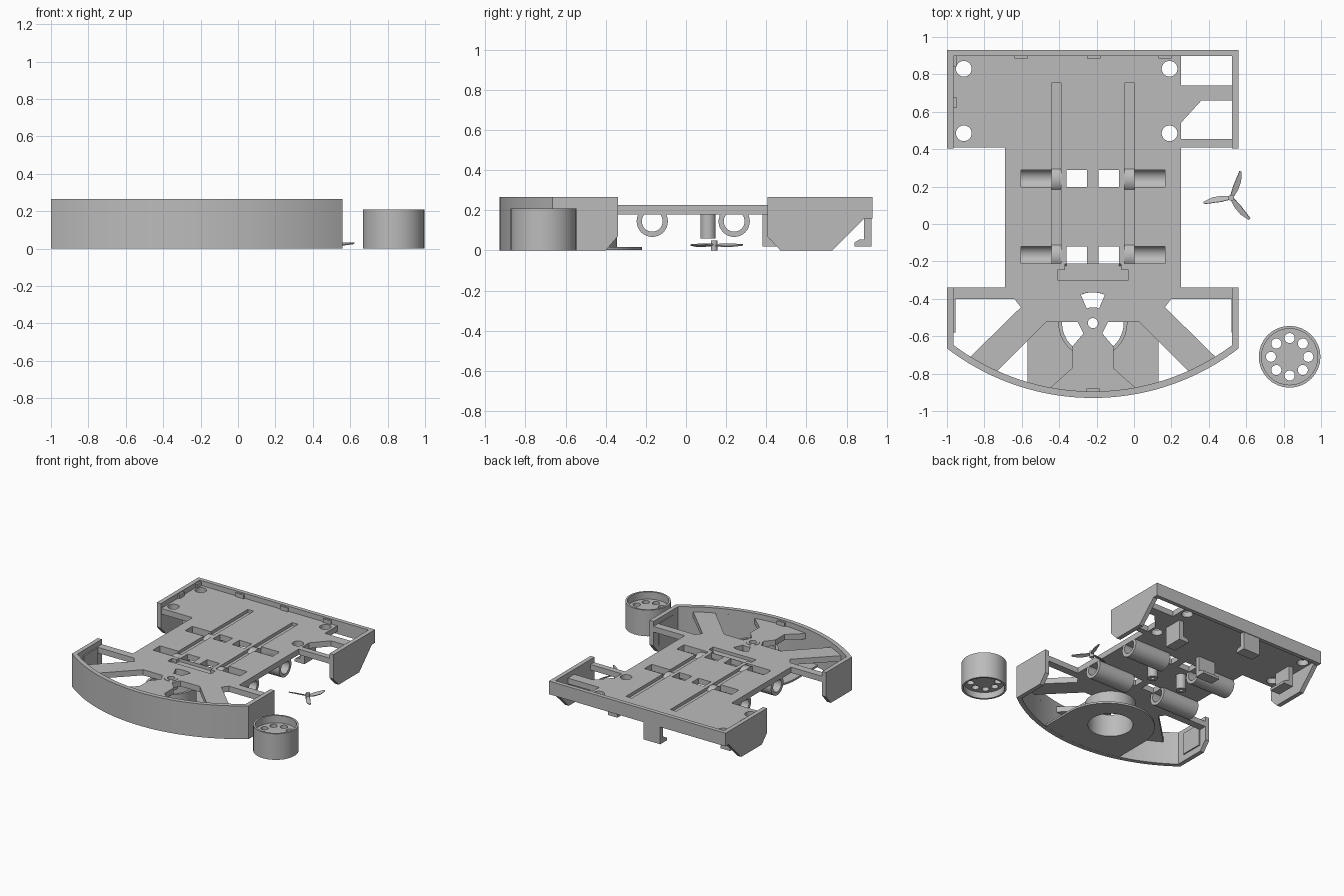
import bpy, bmesh, math
from mathutils import Matrix, Vector

if "Cube" in bpy.data.objects:
    bpy.data.objects.remove(bpy.data.objects["Cube"])

CX = -0.22                      # chassis centre line
grey = bpy.data.materials.new("plain grey")
grey.diffuse_color = (0.5, 0.5, 0.5, 1)
grey.use_nodes = True
grey.node_tree.nodes["Principled BSDF"].inputs["Base Color"].default_value = grey.diffuse_color


def prism(name, pts, a, b, axis='z'):
    """Extrude a 2D outline from a to b along an axis."""
    place = {'z': lambda p, h: (p[0], p[1], h),
             'x': lambda p, h: (h, p[0], p[1]),
             'y': lambda p, h: (p[0], h, p[1])}[axis]
    bm = bmesh.new()
    lo = [bm.verts.new(place(p, a)) for p in pts]
    hi = [bm.verts.new(place(p, b)) for p in pts]
    bm.faces.new(lo)
    bm.faces.new(hi)
    for i in range(len(pts)):
        j = (i + 1) % len(pts)
        bm.faces.new((lo[i], lo[j], hi[j], hi[i]))
    bmesh.ops.recalc_face_normals(bm, faces=bm.faces)
    me = bpy.data.meshes.new(name)
    bm.to_mesh(me)
    bm.free()
    ob = bpy.data.objects.new(name, me)
    bpy.context.collection.objects.link(ob)
    me.materials.append(grey)
    return ob


def box(name, x0, x1, y0, y1, z0, z1):
    return prism(name, [(x0, y0), (x1, y0), (x1, y1), (x0, y1)], z0, z1)


def circle(cx, cy, r, n=32, a0=0, a1=360):
    full = a1 - a0 == 360
    k = n if full else n - 1
    return [(cx + r * math.cos(math.radians(a0 + (a1 - a0) * i / k)),
             cy + r * math.sin(math.radians(a0 + (a1 - a0) * i / k))) for i in range(n)]


def combine(ob, others, op='DIFFERENCE'):
    for c in others:
        m = ob.modifiers.new("cut", 'BOOLEAN')
        m.operation, m.object, m.solver = op, c, 'EXACT'
        bpy.context.view_layer.objects.active = ob
        bpy.ops.object.modifier_apply(modifier=m.name)
        bpy.data.objects.remove(c)
    return ob


def smooth(ob):
    bpy.ops.object.select_all(action='DESELECT')
    ob.select_set(True)
    bpy.context.view_layer.objects.active = ob
    bpy.ops.object.shade_smooth_by_angle(angle=math.radians(30))
    return ob


def tube(name, c, r, hole, a, b, axis='z'):
    ob = prism(name, circle(*c, r), a, b, axis)
    return combine(ob, [prism("bore", circle(*c, hole), a - .1, b + .1, axis)])


def mx(pts):
    return [(2 * CX - x, y) for x, y in pts]


def bow(x, r):
    return (x, 0.35 - math.sqrt(r * r - (x - CX) ** 2))


def bow_line(x0, x1, r, n=24):
    return [bow(x0 + (x1 - x0) * i / (n - 1), r) for i in range(n)]


R, RI = 1.28, 1.245             # outer and inner bumper radii

# Main plate
half = [(0.55, 0.92), (0.55, 0.41), (0.25, 0.41), (0.25, -0.34), (0.55, -0.34)]
outline = half + bow_line(0.55, -0.99, 1.265) + mx(half)[::-1]
plate = prism("main_plate", outline, 0.18, 0.225)
cuts = []
# Front openings around the diagonal spokes and the fan
side_gap = [(-0.965, -0.40), (-0.64, -0.40), (-0.605, -0.445), (-0.88, -0.715)] + \
    bow_line(-0.88, -0.965, RI, 6)[1:]
fan_gap = [(-0.47, -0.525), (-0.30, -0.525), (-0.27, -0.585), (-0.33, -0.655),
           (-0.33, -0.77), (-0.44, -0.868)] + bow_line(-0.445, -0.73, RI, 10)
for g in (side_gap, fan_gap):
    cuts += [prism("cut", g, 0.1, 0.3), prism("cut", mx(g), 0.1, 0.3)]
cuts.append(prism("cut", circle(CX, -0.53, 0.165, 10, 67, 113) +
                  circle(CX, -0.53, 0.085, 6, 113, 67), 0.1, 0.3))
cuts.append(prism("cut", circle(CX, -0.53, 0.027), 0.1, 0.3))
# Rear corner openings and screw holes
cuts.append(box("cut", 0.25, 0.53, 0.74, 0.90, 0.1, 0.3))
cuts.append(prism("cut", [(0.25, 0.455), (0.53, 0.455), (0.53, 0.66), (0.36, 0.66), (0.25, 0.54)], 0.1, 0.3))
for x in (-0.91, 0.19):
    for y in (0.485, 0.83):
        cuts.append(prism("cut", circle(x, y, 0.042), 0.1, 0.3))
# Wiring grooves and front recess
for x in (-0.442, -0.05):
    cuts.append(box("cut", x, x + 0.052, -0.21, 0.755, 0.2, 0.3))
cuts.append(box("cut", -0.41, -0.03, -0.30, -0.245, 0.2, 0.3))
cuts.append(box("cut", -0.37, -0.07, -0.25, -0.215, 0.2, 0.3))
# Slots over the axle tubes
slots = []
for y in (-0.21, 0.198):
    for s in ((-0.605, -0.442), (-0.36, -0.25)):
        for x0, x1 in (s, (2 * CX - s[1], 2 * CX - s[0])):
            slots.append((x0, x1, y, y + 0.09))
cuts += [box("cut", *s, 0.1, 0.3) for s in slots]
combine(plate, cuts)
smooth(plate)

# Axle tubes with open tops under the slots
for y in (-0.168, 0.24):
    for x0, x1 in ((-0.69, -0.36), (-0.08, 0.25)):
        t = tube("axle_tube", (y, 0.145), 0.078, 0.052, x0 + 0.001, x1 - 0.001, 'x')
        combine(t, [box("cut", a, b, c, d, 0.15, 0.4) for a, b, c, d in slots
                    if abs(c + 0.045 - y) < 0.05 and x0 - 0.01 < (a + b) / 2 < x1 + 0.01])
        smooth(t)

# Curved front bumper and side skirts
smooth(prism("front_bumper", bow_line(-1, 0.56, R, 40) + bow_line(0.56 - 0.001, -0.999, RI, 40), 0, 0.265))
front_skirt = [(-0.66, 0), (-0.40, 0), (-0.34, 0.07), (-0.34, 0.265), (-0.66, 0.265)]
rear_skirt = [(0.47, 0), (0.73, 0), (0.89, 0.16), (0.93, 0.16), (0.93, 0.265), (0.405, 0.265), (0.405, 0.07)]
for x0, x1 in ((-1, -0.965), (0.525, 0.56)):
    prism("front_skirt", front_skirt, x0, x1, 'x')
    prism("rear_skirt", rear_skirt, x0, x1, 'x')
for x0, x1 in ((-0.97, -0.955), (0.52, 0.535)):
    box("skirt_pad", x0, x1, -0.58, -0.40, 0.05, 0.225)
box("rear_wall", -0.99, 0.55, 0.897, 0.93, 0.16, 0.265)
for x in (-0.64, -0.25, 0.13):
    box("rear_wall_tab", x, x + 0.07, 0.885, 0.90, 0.2, 0.255)
for y in (0.62, 0.84):
    box("side_tab", -0.97, -0.95, y, y + 0.06, 0.2, 0.255)
box("bumper_tab", -0.255, -0.185, -0.90, -0.88, 0.2, 0.255)

# Fan duct, floor pan and motor hub
floor = prism("floor_pan", circle(CX, -0.57, 0.35, 32, 0, 180) + bow_line(-0.57, 0.13, 1.26), 0.001, 0.016)
combine(floor, [prism("cut", circle(CX, -0.53, 0.165), -0.1, 0.1)])
smooth(tube("fan_duct", (CX, -0.53), 0.185, 0.165, 0.002, 0.181))
smooth(tube("motor_hub", (CX, -0.53), 0.05, 0.027, 0.15, 0.228))

# Battery clips: hooks turned toward the battery centre
hook = [(0.04, 0.19), (0.04, 0.02), (-0.045, 0.02), (-0.045, 0.04), (-0.02, 0.055), (0.003, 0.055), (0.003, 0.19)]
prism("rear_clip", [(0.885 + u, z) for u, z in hook], -0.42, -0.27, 'x')
prism("front_clip", [(0.42 - u, z) for u, z in hook], -0.42, -0.27, 'x')
prism("left_clip", [(-0.86 - u, z) for u, z in hook], 0.58, 0.73, 'y')
prism("right_clip", [(0.14 + u, z) for u, z in hook], 0.58, 0.73, 'y')

# Mounting posts
for x in (-0.355, -0.085):
    smooth(tube("mounting_post", (x, 0.11), 0.038, 0.014, 0.06, 0.182))

# Loose wheel
wc = (0.832, -0.71)
smooth(tube("wheel_rim", wc, 0.165, 0.15, 0, 0.208))
disc = prism("wheel_disc", circle(*wc, 0.155), 0.05, 0.15)
combine(disc, [prism("cut", circle(*h, 0.027, 20), 0, 0.3) for h in circle(*wc, 0.1, 8)])
smooth(disc)

# Loose propeller
smooth(prism("propeller_hub", circle(0.52, 0.14, 0.016, 20), 0, 0.05))
blade = [(0, -0.008), (0.05, -0.02), (0.10, -0.02), (0.15, -0.004), (0.15, 0.008), (0.06, 0.012), (0, 0.008)]
for ang in (70, 190, 310):
    b = prism("propeller_blade", blade, -0.003, 0.003)
    b.data.transform(Matrix.Translation((0.52, 0.14, 0.027)) @
                     Matrix.Rotation(math.radians(ang), 4, 'Z') @
                     Matrix.Rotation(math.radians(20), 4, 'X'))
